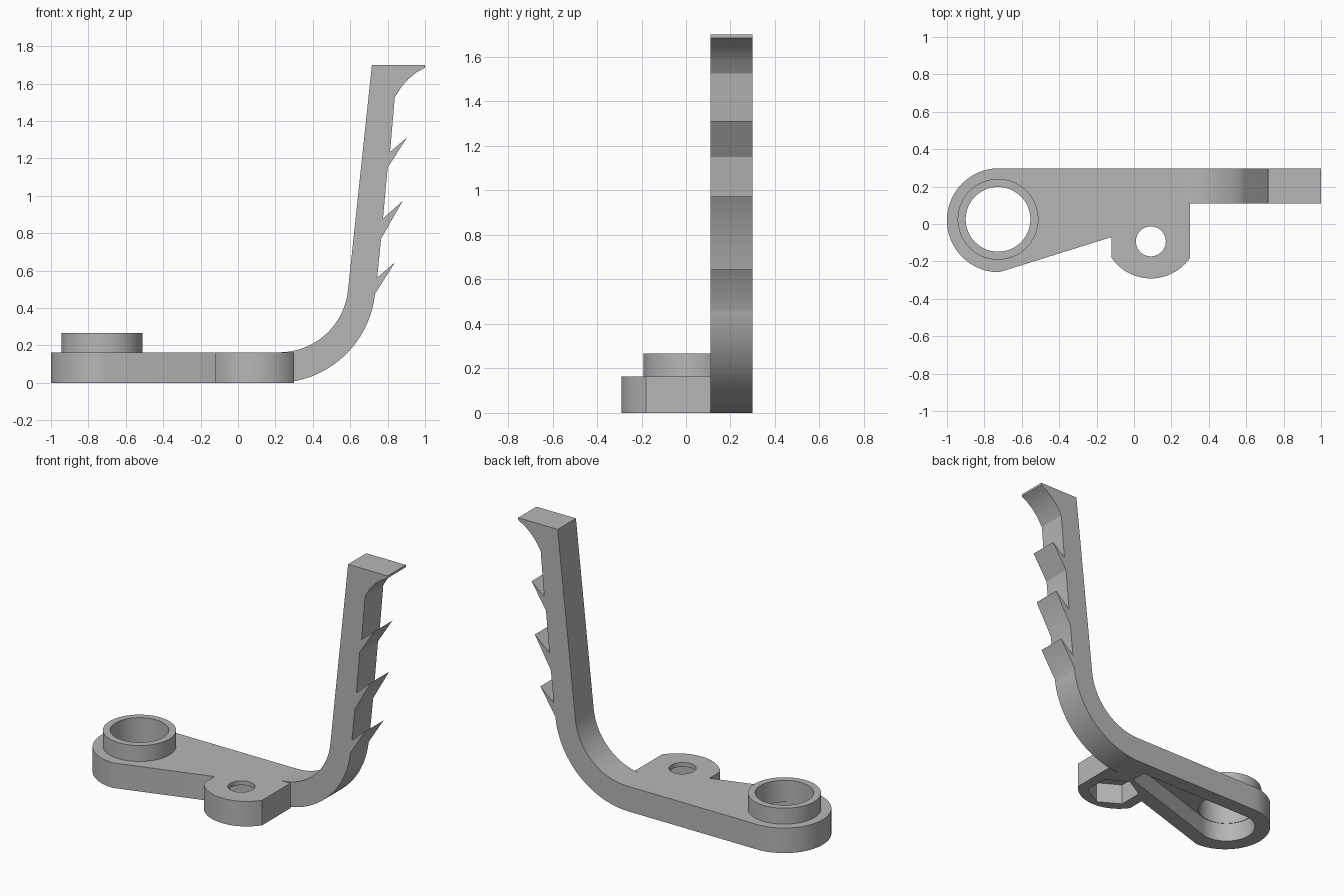
import bpy
import bmesh
from math import sin, cos, radians

if "Cube" in bpy.data.objects:
    bpy.data.objects.remove(bpy.data.objects["Cube"])

grey = bpy.data.materials.new("plain grey")
grey.use_nodes = True
grey.diffuse_color = (0.47, 0.47, 0.47, 1)
grey.node_tree.nodes["Principled BSDF"].inputs["Base Color"].default_value = grey.diffuse_color


def arc(cx, cy, r, start, end, steps):
    """Points along a circular arc, angles in degrees."""
    angles = [radians(start + (end - start) * i / steps) for i in range(steps + 1)]
    return [(cx + r * cos(a), cy + r * sin(a)) for a in angles]


def circle(cx, cy, r, sides=64, turn=0):
    return arc(cx, cy, r, turn, turn + 360, sides)[:-1]


def prism(name, outline, low, high, axis="z"):
    """Extrude an outline along z, or an xz outline along y."""
    bm = bmesh.new()
    place = (lambda p: (*p, low)) if axis == "z" else (lambda p: (p[0], low, p[1]))
    face = bm.faces.new([bm.verts.new(place(p)) for p in outline])
    top = bmesh.ops.extrude_face_region(bm, geom=[face])["geom"]
    shift = (0, 0, high - low) if axis == "z" else (0, high - low, 0)
    bmesh.ops.translate(bm, vec=shift, verts=[v for v in top if isinstance(v, bmesh.types.BMVert)])
    bmesh.ops.recalc_face_normals(bm, faces=bm.faces)
    mesh = bpy.data.meshes.new(name)
    bm.to_mesh(mesh)
    bm.free()
    mesh.materials.append(grey)
    obj = bpy.data.objects.new(name, mesh)
    bpy.context.collection.objects.link(obj)
    return obj


def activate(obj):
    bpy.ops.object.select_all(action="DESELECT")
    obj.select_set(True)
    bpy.context.view_layer.objects.active = obj


def cut(obj, cutters):
    activate(obj)
    for cutter in cutters:
        mod = obj.modifiers.new("cut", "BOOLEAN")
        mod.operation = "DIFFERENCE"
        mod.solver = "EXACT"
        mod.object = cutter
        bpy.ops.object.modifier_apply(modifier=mod.name)


PLATE_TOP = 0.163
ARM_FRONT, ARM_BACK = 0.11, 0.298
ARM_START = 0.205
BIG = (-0.727, 0.025)
SMALL = (0.09, -0.093)

# Plate: round end, tapering web and a screw tab
plate_outline = arc(-0.722, 0.02, 0.278, 90, 270, 48)
plate_outline += [(-0.12, -0.07)]
plate_outline += arc(0.09, -0.036, 0.255, 214.6, 325.4, 24)
plate_outline += [(0.30, ARM_FRONT), (ARM_START, ARM_FRONT), (ARM_START, ARM_BACK)]
plate = prism("mounting_plate", plate_outline, 0, PLATE_TOP)

# Raised ring around the large hole
boss = prism("boss_ring", circle(*BIG, 0.216), PLATE_TOP, 0.267)

# Cutters: large bore, underside pocket, screw hole and hexagonal nut recess
bore = prism("bore_cutter", circle(*BIG, 0.173), -0.1, 0.4)
pocket = prism("pocket_cutter",
               arc(*BIG, 0.176, 90, 287, 48) + [(0.09, 0.097), (0.09, 0.2)], -0.1, 0.125)
screw = prism("screw_cutter", circle(*SMALL, 0.08, 48), -0.1, 0.4)
nut = prism("nut_cutter", circle(*SMALL, 0.16, 6, 30), -0.1, 0.135)
cut(plate, [bore, pocket, screw, nut])
cut(boss, [bore])
for helper in (bore, pocket, screw, nut):
    bpy.data.objects.remove(helper)

# Arm: swept bend, three barbs up the outside and a flared tip
arm_outline = arc(ARM_START, 0.53, 0.53, 270, 354, 28)
arm_outline += [(0.84, 0.645), (0.744, 0.562), (0.765, 0.77),
                (0.88, 0.972), (0.775, 0.878), (0.80, 1.15),
                (0.904, 1.312), (0.813, 1.235), (0.838, 1.525)]
arm_outline += [(0.872, 1.58), (0.912, 1.625), (0.955, 1.66), (1.0, 1.685),
                (1.0, 1.70), (0.716, 1.70)]
arm_outline += arc(0.22, PLATE_TOP + 0.37, 0.37, 353.8, 270, 28)
arm_outline += [(ARM_START, PLATE_TOP)]
arm = prism("barbed_arm", arm_outline, ARM_FRONT, ARM_BACK, "y")

for obj in (plate, boss, arm):
    activate(obj)
    bpy.ops.object.shade_smooth_by_angle(angle=radians(25))
